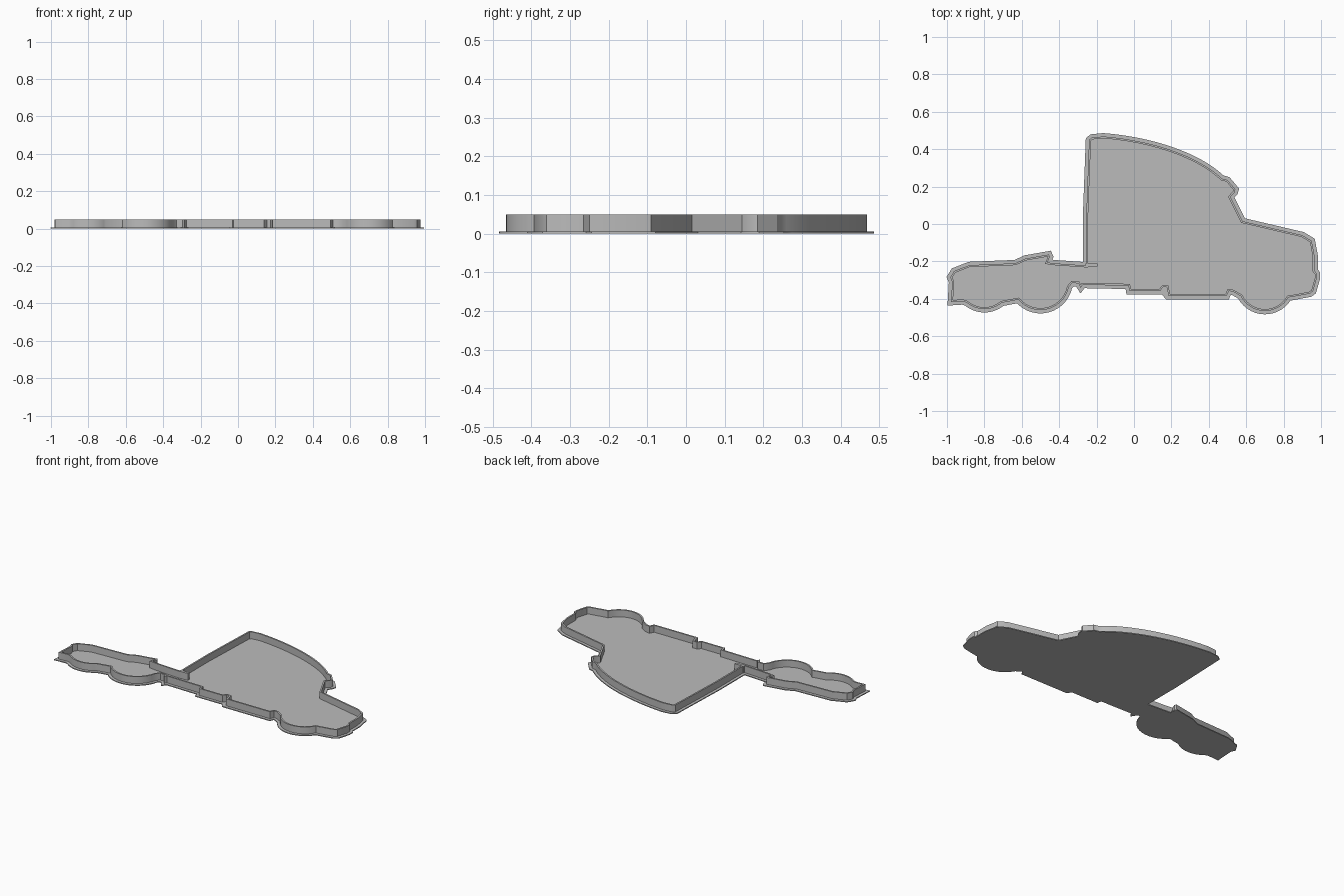
import bpy
import bmesh
import math
from mathutils import Vector
from mathutils.geometry import interpolate_bezier, intersect_point_line

cube = bpy.data.objects.get("Cube")
if cube:
    bpy.data.objects.remove(cube, do_unlink=True)

RIM = 0.018
WALL = 0.01
PLATE_TOP = 0.006
HEIGHT = 0.05

grey = bpy.data.materials.new("plain grey")
grey.use_nodes = True
grey.diffuse_color = (0.5, 0.5, 0.5, 1)
grey.node_tree.nodes["Principled BSDF"].inputs["Base Color"].default_value = grey.diffuse_color


def arc(cx, cy, radius, start, end, steps=14):
    """Points along a wheel rim, angles in degrees."""
    angles = [math.radians(start + (end - start) * i / steps) for i in range(steps + 1)]
    return [(cx + radius * math.cos(a), cy + radius * math.sin(a)) for a in angles]


def offset(points, distance):
    """Mitred offset of a clockwise outline, positive is outwards."""
    result = []
    count = len(points)
    for i, point in enumerate(points):
        before = (point - points[i - 1]).normalized()
        after = (points[(i + 1) % count] - point).normalized()
        n1 = Vector((-before.y, before.x))
        n2 = Vector((-after.y, after.x))
        miter = (n1 + n2).normalized()
        result.append(point + miter * distance / max(miter.dot(n1), 0.6))
    return result


def clearance(point, outline):
    """Distance from a point to the nearest outline segment."""
    best = 1.0
    for i, end in enumerate(outline):
        start = outline[i - 1]
        near, t = intersect_point_line(point, start, end)
        near = start.lerp(end, min(max(t, 0), 1))
        best = min(best, (point - near).length)
    return best


def finish(bm, name):
    bmesh.ops.recalc_face_normals(bm, faces=bm.faces[:])
    mesh = bpy.data.meshes.new(name)
    bm.to_mesh(mesh)
    bm.free()
    mesh.materials.append(grey)
    obj = bpy.data.objects.new(name, mesh)
    bpy.context.collection.objects.link(obj)
    bpy.ops.object.select_all(action='DESELECT')
    obj.select_set(True)
    bpy.context.view_layer.objects.active = obj
    bpy.ops.object.shade_smooth_by_angle(angle=math.radians(30))
    return obj


def prism(name, points, bottom, top):
    bm = bmesh.new()
    face = bm.faces.new([bm.verts.new((p[0], p[1], bottom)) for p in points])
    raised = bmesh.ops.extrude_face_region(bm, geom=[face], use_keep_orig=True)
    moved = [g for g in raised["geom"] if isinstance(g, bmesh.types.BMVert)]
    bmesh.ops.translate(bm, verts=moved, vec=(0, 0, top - bottom))
    return finish(bm, name)


def ring_wall(name, outer, inner, bottom, top):
    bm = bmesh.new()
    loops = [[bm.verts.new((p.x, p.y, z)) for p in loop]
             for loop, z in ((outer, bottom), (outer, top), (inner, top), (inner, bottom))]
    for k, loop in enumerate(loops):
        following = loops[(k + 1) % len(loops)]
        for i in range(len(loop)):
            bm.faces.new((loop[i - 1], loop[i], following[i], following[i - 1]))
    return finish(bm, name)


# Truck silhouette, clockwise from the top rear corner of the cab
cab_corner = [(-0.255, 0.05), (-0.24, 0.45), (-0.225, 0.462)]
roof = [(p.x, p.y) for p in interpolate_bezier(
    Vector((-0.165, 0.468)), Vector((0.07, 0.45)),
    Vector((0.33, 0.375)), Vector((0.47, 0.243)), 24)]
visor = [(0.5, 0.235), (0.542, 0.185), (0.537, 0.168), (0.515, 0.145)]
nose = [(0.58, 0.015), (0.9, -0.06), (0.95, -0.09), (0.965, -0.17),
        (0.965, -0.25), (0.977, -0.265), (0.977, -0.29), (0.957, -0.36),
        (0.94, -0.372), (0.845, -0.39)]
front_wheel = arc(0.7, -0.32, 0.145, -30, -153)
underside = [(0.53, -0.362), (0.507, -0.358), (0.495, -0.385), (0.185, -0.385),
             (0.175, -0.338), (0.155, -0.338), (0.14, -0.358), (-0.025, -0.358),
             (-0.03, -0.33), (-0.275, -0.325), (-0.285, -0.342),
             (-0.297, -0.318), (-0.33, -0.315)]
middle_wheel = arc(-0.5, -0.305, 0.155, -12, -140)
rear_wheel = arc(-0.8, -0.31, 0.145, -50, -130)
tail = [(-0.915, -0.413), (-0.978, -0.417), (-0.972, -0.31), (-0.982, -0.285),
        (-0.962, -0.252), (-0.88, -0.22), (-0.635, -0.21), (-0.58, -0.185),
        (-0.455, -0.163), (-0.45, -0.175), (-0.462, -0.205), (-0.43, -0.21),
        (-0.255, -0.222)]
outline = [Vector(p) for p in cab_corner + roof + visor + nose + front_wheel
           + underside + middle_wheel + rear_wheel + tail]

# Flat plate with a narrow rim; crossings in tight notches are dropped
rim = [p for p in offset(outline, RIM) if clearance(p, outline) > RIM * 0.9]
prism("base_plate", rim, 0, PLATE_TOP)

# Thin upright wall following the silhouette
ring_wall("outline_wall", outline, offset(outline, -WALL), PLATE_TOP / 2, HEIGHT)

# Short frame spur reaching inside the cab
spur = [(x, y) for x, y in ((-0.26, -0.212), (-0.195, -0.212), (-0.195, -0.228), (-0.26, -0.23))]
prism("frame_spur", spur, PLATE_TOP / 2, HEIGHT)
